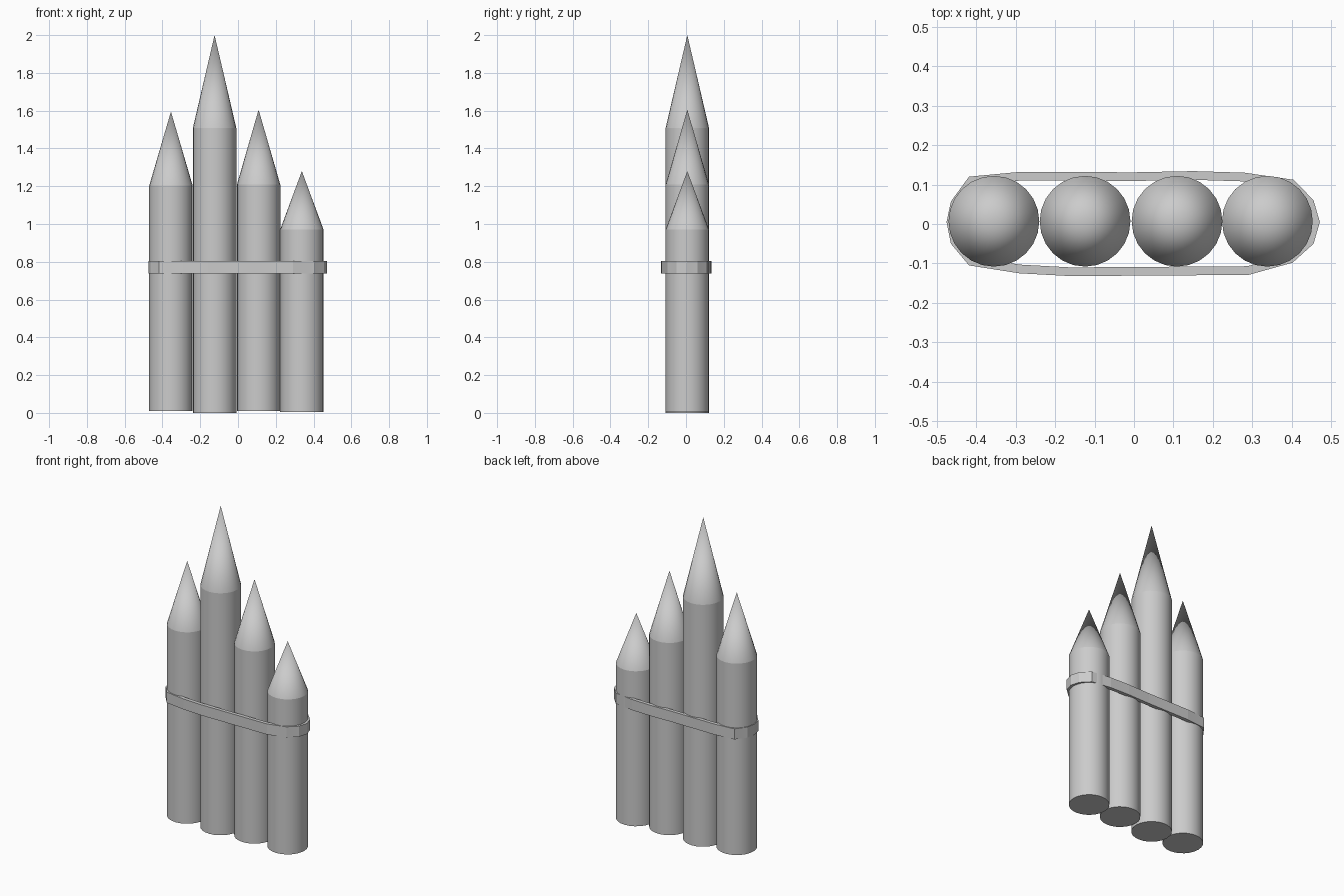
import bpy, bmesh
from math import sin, cos, tau

if "Cube" in bpy.data.objects:
    bpy.data.objects.remove(bpy.data.objects["Cube"])

SIDES = 24
RADIUS = 0.115
CENTRE_Y = 0.007


def make_object(name, bm):
    mesh = bpy.data.meshes.new(name)
    bm.to_mesh(mesh)
    bm.free()
    obj = bpy.data.objects.new(name, mesh)
    bpy.context.collection.objects.link(obj)
    return obj


def pointed_post(name, x, base, shoulder, tip):
    bm = bmesh.new()
    rings = [[bm.verts.new((x + RADIUS * cos(tau * i / SIDES),
                            CENTRE_Y + RADIUS * sin(tau * i / SIDES), z))
              for i in range(SIDES)] for z in (base, shoulder)]
    apex = bm.verts.new((x, CENTRE_Y, tip))
    low, high = rings
    bm.faces.new(low[::-1])
    for i in range(SIDES):
        j = (i + 1) % SIDES
        bm.faces.new((low[i], low[j], high[j], high[i])).smooth = True
        bm.faces.new((high[i], high[j], apex)).smooth = True
    # crisp edges at the base and the shoulder
    for ring in rings:
        for i in range(SIDES):
            bm.edges.get((ring[i], ring[(i + 1) % SIDES])).smooth = False
    return make_object(name, bm)


# Four pointed posts: x, base, shoulder, tip
posts = [(-0.355, 0.01, 1.203, 1.595), (-0.124, 0.0, 1.508, 2.0),
         (0.109, 0.01, 1.208, 1.605), (0.338, 0.004, 0.97, 1.28)]
for n, p in enumerate(posts, 1):
    pointed_post(f"post_{n}", *p)

# Binding strap around all the posts, outline counter-clockwise from above
outline = [(0.471, 0.005), (0.455, 0.06), (0.405, 0.112), (0.28, 0.13),
           (0.15, 0.134), (0.0, 0.131), (-0.29, 0.132), (-0.418, 0.12),
           (-0.464, 0.057), (-0.475, 0.005), (-0.464, -0.05), (-0.418, -0.105),
           (-0.29, -0.125), (-0.16, -0.132), (0.29, -0.129), (0.402, -0.098),
           (0.455, -0.05)]
bm = bmesh.new()
low, high = [[bm.verts.new((x, y, z)) for x, y in outline] for z in (0.737, 0.803)]
for i in range(len(outline)):
    j = (i + 1) % len(outline)
    bm.faces.new((low[i], low[j], high[j], high[i]))
strap = make_object("strap", bm)
solid = strap.modifiers.new("thickness", 'SOLIDIFY')
solid.thickness = 0.022
solid.offset = -1
solid.use_even_offset = True
